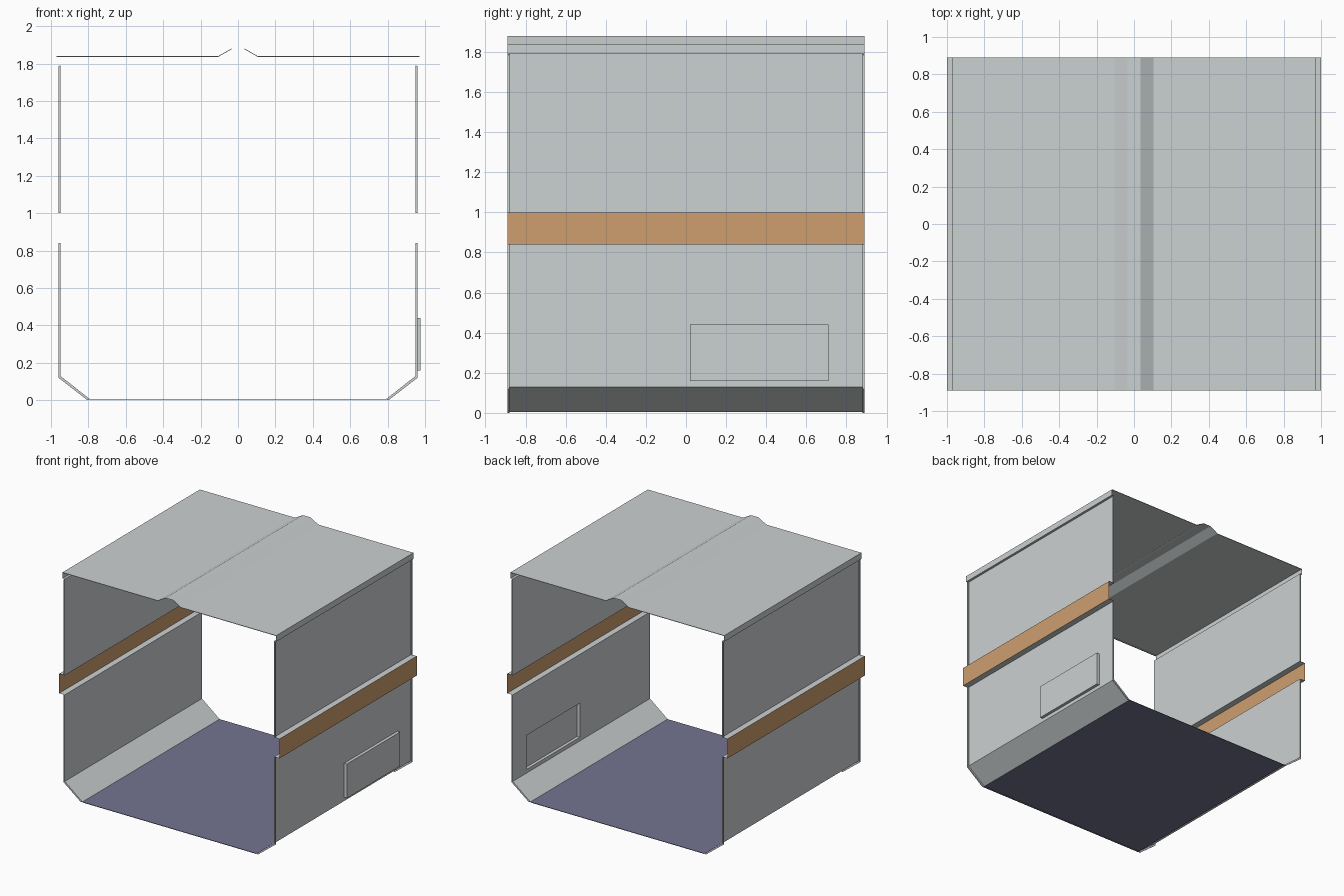
import bpy, bmesh

if "Cube" in bpy.data.objects:
    bpy.data.objects.remove(bpy.data.objects["Cube"])

Y = 0.89      # half length of the corridor section
LIP = 0.01    # depth of the end lips


def material(name, rgb):
    m = bpy.data.materials.new(name)
    m.diffuse_color = (*rgb, 1)
    m.use_nodes = True
    m.node_tree.nodes["Principled BSDF"].inputs["Base Color"].default_value = m.diffuse_color
    return m


GREY = material("pale_grey", (0.60, 0.635, 0.64))
ORANGE = material("tan_orange", (0.62, 0.345, 0.16))
BLUE = material("dark_blue_grey", (0.175, 0.175, 0.28))


def finish(name, bm, mat):
    me = bpy.data.meshes.new(name)
    bm.to_mesh(me)
    bm.free()
    me.materials.append(mat)
    ob = bpy.data.objects.new(name, me)
    bpy.context.collection.objects.link(ob)
    return ob


def sheet(name, profile, mat):
    """Thin sheet: an x-z profile swept along y."""
    bm = bmesh.new()
    rows = [[bm.verts.new((x, y, z)) for x, z in profile] for y in (-Y, Y)]
    for i in range(len(profile) - 1):
        bm.faces.new((rows[0][i], rows[0][i + 1], rows[1][i + 1], rows[1][i]))
    return finish(name, bm, mat)


def lips(name, inner, outer, mat):
    """Solid folded rims between two profiles, at both open ends."""
    bm = bmesh.new()
    loop = inner + outer[::-1]
    n, k = len(loop), len(inner)
    for s in (-1, 1):
        a, b = [[bm.verts.new((x, s * y, z)) for x, z in loop]
                for y in (Y, Y - LIP)]
        for i in range(n):
            j = (i + 1) % n
            bm.faces.new((a[i], a[j], b[j], b[i]))
        for r in (a, b):
            for i in range(k - 1):
                bm.faces.new((r[i], r[i + 1], r[n - 2 - i], r[n - 1 - i]))
    bmesh.ops.recalc_face_normals(bm, faces=bm.faces)
    return finish(name, bm, mat)


def panel_wall(name, x, ys, zs, depth):
    """Wall sheet with its middle cell pushed outwards."""
    bm = bmesh.new()
    g = [[bm.verts.new((x, y, z)) for y in ys] for z in zs]
    cells = {}
    for i in range(3):
        for j in range(3):
            cells[i, j] = bm.faces.new((g[i][j], g[i][j + 1],
                                        g[i + 1][j + 1], g[i + 1][j]))
    mid = cells[1, 1]
    new = [bm.verts.new((x + depth, v.co.y, v.co.z)) for v in mid.verts]
    old = list(mid.verts)
    bm.faces.remove(mid)
    for i in range(4):
        j = (i + 1) % 4
        bm.faces.new((old[i], old[j], new[j], new[i]))
    bm.faces.new(new)
    return finish(name, bm, GREY)


# Floor and its end rims
sheet("floor", [(-0.79, 0.004), (0.79, 0.004)], BLUE)
lips("floor_lip", [(-0.79, 0.004), (0.79, 0.004)],
     [(-0.79, 0), (0.79, 0)], BLUE)

for side, s in (("left", -1), ("right", 1)):
    def P(*pts):
        return [(s * x, z) for x, z in pts]

    # Sloped skirting and lower wall, with a raised panel on the right
    sheet(side + "_skirting", P((0.79, 0.004), (0.95, 0.13)), GREY)
    if s > 0:
        panel_wall("right_lower_wall", 0.95, (-Y, 0.02, 0.71, Y),
                   (0.13, 0.16, 0.44, 0.84), 0.025)
    else:
        sheet("left_lower_wall", P((0.95, 0.13), (0.95, 0.84)), GREY)
    lips(side + "_lower_lip", P((0.79, 0.004), (0.95, 0.13), (0.95, 0.84)),
         P((0.805, 0), (0.96, 0.12), (0.96, 0.84)), GREY)

    # Coloured side band between two ledges
    sheet(side + "_band_lower_ledge", P((0.95, 0.84), (1.0, 0.84)), GREY)
    sheet(side + "_band", P((1.0, 0.84), (1.0, 1.0)), ORANGE)
    sheet(side + "_band_upper_ledge", P((0.95, 1.0), (1.0, 1.0)), GREY)

    # Upper wall, eave and roof slope
    sheet(side + "_upper_wall", P((0.95, 1.0), (0.95, 1.79)), GREY)
    lips(side + "_upper_lip", P((0.95, 1.0), (0.95, 1.79)),
         P((0.96, 1.0), (0.96, 1.785)), GREY)
    roof = P((0.95, 1.79), (0.97, 1.79), (0.97, 1.84),
             (0.105, 1.84), (0.035, 1.88))
    sheet(side + "_roof", roof, GREY)
    lips(side + "_roof_lip", roof[2:],
         P((0.97, 1.836), (0.105, 1.836), (0.035, 1.876)), GREY)

# Flat cap of the roof ridge
sheet("roof_ridge", [(-0.035, 1.88), (0.035, 1.88)], GREY)
